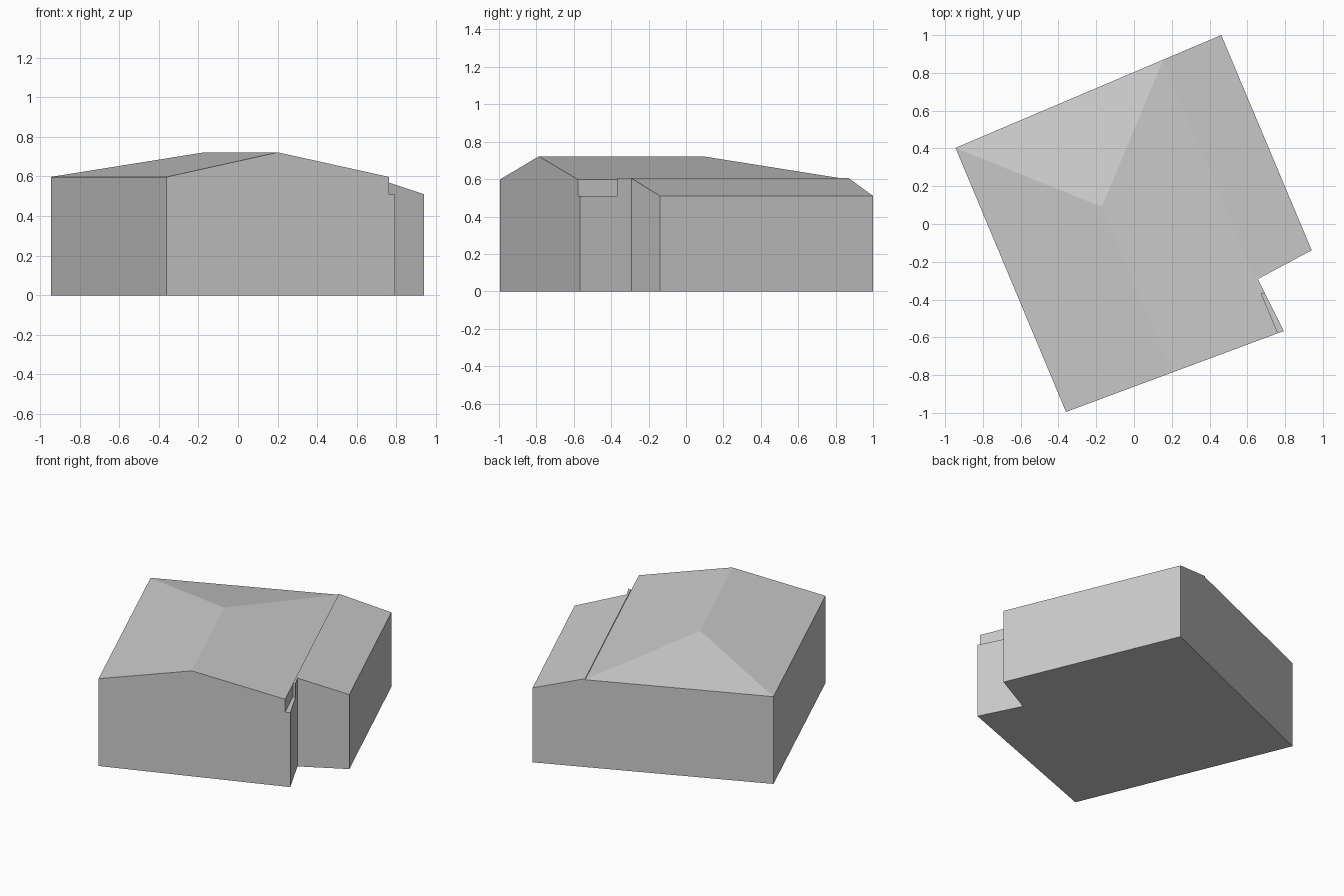
import bpy
import bmesh
from mathutils import Vector

cube = bpy.data.objects.get("Cube")
if cube:
    bpy.data.objects.remove(cube, do_unlink=True)

grey = bpy.data.materials.new("plain_grey")
grey.use_nodes = True
tone = (0.6, 0.6, 0.6, 1)
grey.diffuse_color = tone
grey.node_tree.nodes["Principled BSDF"].inputs["Base Color"].default_value = tone

EAVE, RIDGE, LOW, TOP = 0.598, 0.722, 0.51, 0.605

# Plan corners, anticlockwise from the front
front_right = Vector((-0.36, -0.995))
front_left = Vector((0.793, -0.567))
notch = Vector((0.655, -0.292))
annex_front = Vector((0.941, -0.139))
annex_back = Vector((0.462, 1.0))
back_seam = Vector((0.155, 0.87))
back_right = Vector((-0.945, 0.403))
seam_front = Vector((0.762, -0.578))

# Points along the seam between house and annex
def on_seam(y):
    return back_seam.lerp(seam_front, (back_seam.y - y) / (back_seam.y - seam_front.y))

step_in = on_seam(-0.368)
step_out = front_left.lerp(notch, 0.724)
notch_in = on_seam(-0.292)

# Ridge ends: gable at the front, hip at the back
gable = front_right.lerp(seam_front, 0.5)
hip = Vector((-0.17, 0.09))


def at(p, z):
    return (p.x, p.y, z)


def flat(points, z):
    return [at(p, z) for p in points]


def wall(a, b, za, zb, base=0):
    return [at(a, base), at(b, base), at(b, zb), at(a, za)]


def floor(*points):
    return flat(reversed(points), 0)


def build(name, faces):
    bm = bmesh.new()
    for face in faces:
        bm.faces.new([bm.verts.new(co) for co in face])
    bmesh.ops.remove_doubles(bm, verts=bm.verts, dist=0.0005)
    mesh = bpy.data.meshes.new(name)
    bm.to_mesh(mesh)
    bm.free()
    mesh.materials.append(grey)
    obj = bpy.data.objects.new(name, mesh)
    bpy.context.collection.objects.link(obj)


# Main house walls, with the gabled front
gable_wall = [at(front_right, 0), at(seam_front, 0), at(seam_front, EAVE),
              at(gable, RIDGE), at(front_right, EAVE)]
build("house_walls", [
    gable_wall,
    wall(back_seam, back_right, EAVE, EAVE),
    wall(back_right, front_right, EAVE, EAVE),
    wall(seam_front, step_in, EAVE, EAVE, LOW),
    floor(front_right, seam_front, back_seam, back_right),
])

# Main roof: two slopes and the back hip
g, h = at(gable, RIDGE), at(hip, RIDGE)
build("house_roof", [
    [at(front_right, EAVE), g, h, at(back_right, EAVE)],
    [at(seam_front, EAVE), at(back_seam, EAVE), h, g],
    [at(back_seam, EAVE), at(back_right, EAVE), h],
])

# Narrow ledge beside the front corner, stepping up to the annex
build("side_ledge", [
    wall(seam_front, front_left, LOW, LOW),
    wall(front_left, step_out, LOW, LOW),
    flat([seam_front, front_left, step_out, step_in], LOW),
    wall(step_in, step_out, TOP, TOP, LOW),
    wall(step_out, notch, TOP, TOP),
    flat([step_in, step_out, notch, notch_in], TOP),
    floor(seam_front, front_left, notch, notch_in),
])

# Lean-to annex with a single sloping roof
build("annex", [
    wall(notch, annex_front, TOP, LOW),
    wall(annex_front, annex_back, LOW, LOW),
    wall(annex_back, back_seam, LOW, TOP),
    wall(back_seam, step_in, TOP, TOP, EAVE),
    [at(notch_in, TOP), at(notch, TOP), at(annex_front, LOW)],
    [at(notch_in, TOP), at(annex_front, LOW), at(annex_back, LOW), at(back_seam, TOP)],
    floor(notch_in, notch, annex_front, annex_back, back_seam),
])
